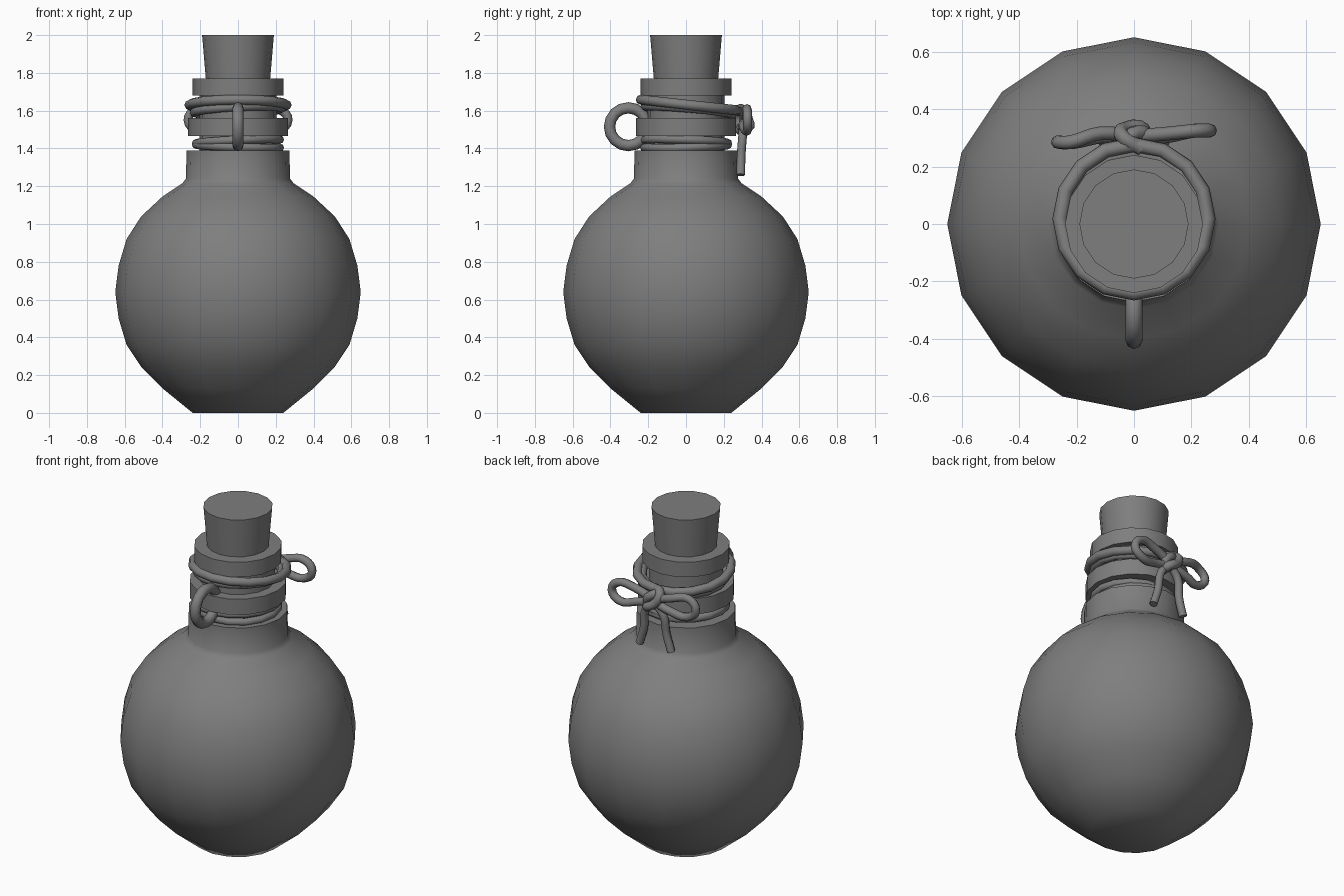
import bpy, bmesh
from math import sin, cos, pi, radians
from mathutils import Vector

old = bpy.data.objects.get("Cube")
if old:
    bpy.data.objects.remove(old, do_unlink=True)

SIDES = 16
grey = bpy.data.materials.new("plain grey")
grey.use_nodes = True
COLOUR = (0.21, 0.21, 0.21, 1)
grey.diffuse_color = COLOUR
grey.node_tree.nodes["Principled BSDF"].inputs["Base Color"].default_value = COLOUR


def smooth(obj, angle=40):
    bpy.ops.object.select_all(action='DESELECT')
    obj.select_set(True)
    bpy.context.view_layer.objects.active = obj
    bpy.ops.object.shade_smooth_by_angle(angle=radians(angle))


def lathe(name, profile):
    """Turn (radius, height) points around z, with flat caps at both ends."""
    bm = bmesh.new()
    rings = [[bm.verts.new((r * cos(2 * pi * i / SIDES), r * sin(2 * pi * i / SIDES), z))
              for i in range(SIDES)] for r, z in profile]
    for low, high in zip(rings, rings[1:]):
        for i in range(SIDES):
            j = (i + 1) % SIDES
            bm.faces.new((low[i], low[j], high[j], high[i]))
    bm.faces.new(rings[0][::-1])
    bm.faces.new(rings[-1])
    mesh = bpy.data.meshes.new(name)
    bm.to_mesh(mesh)
    bm.free()
    obj = bpy.data.objects.new(name, mesh)
    bpy.context.collection.objects.link(obj)
    mesh.materials.append(grey)
    smooth(obj)
    return obj


def cord(name, points, radius, closed=False, curved=False):
    """Round cord along points; curved runs a smooth path through them."""
    curve = bpy.data.curves.new(name, 'CURVE')
    curve.dimensions = '3D'
    curve.bevel_depth = radius
    curve.bevel_resolution = 2
    curve.use_fill_caps = True
    curve.resolution_u = 4
    spline = curve.splines.new('BEZIER' if curved else 'POLY')
    if curved:
        spline.bezier_points.add(len(points) - 1)
        for knot, co in zip(spline.bezier_points, points):
            knot.co = co
            knot.handle_left_type = knot.handle_right_type = 'AUTO'
    else:
        spline.points.add(len(points) - 1)
        for knot, co in zip(spline.points, points):
            knot.co = (*co, 1)
    spline.use_cyclic_u = closed
    curve.materials.append(grey)
    obj = bpy.data.objects.new(name, curve)
    bpy.context.collection.objects.link(obj)
    bpy.ops.object.select_all(action='DESELECT')
    obj.select_set(True)
    bpy.context.view_layer.objects.active = obj
    bpy.ops.object.convert(target='MESH')
    smooth(bpy.context.object, 60)


def wrap(name, radius, z, tilt_x, tilt_y, thick, shift=0.0):
    """Closed loop of cord around the neck, tilted along x and y."""
    turn = [2 * pi * i / SIDES for i in range(SIDES)]
    cord(name, [(radius * cos(a), radius * sin(a) + shift,
                 z + tilt_x * cos(a) + tilt_y * sin(a)) for a in turn], thick, closed=True)


# Round flask body with its collar
lathe("flask_body", [(0.24, 0), (0.40, 0.13), (0.51, 0.24), (0.59, 0.36), (0.632, 0.5),
                     (0.65, 0.64), (0.632, 0.78), (0.59, 0.92), (0.513, 1.04),
                     (0.40, 1.145), (0.295, 1.215), (0.276, 1.24), (0.272, 1.39), (0.2, 1.39)])

# Neck, band, lip and stopper
lathe("neck", [(0.205, 1.38), (0.205, 1.70)])
lathe("neck_band", [(0.2, 1.465), (0.265, 1.465), (0.265, 1.56), (0.2, 1.56)])
lathe("lip", [(0.2, 1.68), (0.24, 1.68), (0.24, 1.77), (0.16, 1.77)])
lathe("cork", [(0.168, 1.74), (0.19, 2.0)])

# Cord wraps below and above the band
wrap("lower_cord_a", 0.222, 1.412, -0.008, 0.006, 0.022)
wrap("lower_cord_b", 0.222, 1.437, 0.01, -0.008, 0.022)
wrap("upper_cord_a", 0.258, 1.63, 0.0, -0.028, 0.026, 0.018)
wrap("upper_cord_b", 0.232, 1.602, 0.012, -0.02, 0.024, 0.015)

# Hanging ring at the front
cord("front_ring", [(0, -0.305 + 0.1 * cos(2 * pi * i / SIDES),
                     1.515 + 0.1 * sin(2 * pi * i / SIDES)) for i in range(SIDES)],
     0.03, closed=True)

# Bow at the back: two loops, two tails and a knot
for side, tip_y, label in ((1, 0.325, "left"), (-1, 0.285, "right")):
    cord(f"bow_loop_{label}", [(0, 0.305, 1.55), (side * 0.12, 0.315, 1.595),
                               (side * 0.22, tip_y, 1.605), (side * 0.265, tip_y, 1.55),
                               (side * 0.21, tip_y, 1.495), (side * 0.11, 0.305, 1.51),
                               (0, 0.305, 1.54)], 0.024, curved=True)
    cord(f"bow_tail_{label}", [(0, 0.305, 1.54), (side * 0.06, 0.30, 1.47),
                               (side * 0.075, 0.292, 1.36), (side * 0.105, 0.29, 1.26)],
         0.023, curved=True)
cord("bow_knot", [(0.03, 0.26, 1.60), (-0.045, 0.31, 1.60), (-0.03, 0.33, 1.55),
                  (0.03, 0.33, 1.51), (0.035, 0.28, 1.50)], 0.026, curved=True)
cord("bow_knot_cross", [(-0.04, 0.27, 1.60), (0.0, 0.315, 1.585), (0.04, 0.31, 1.54),
                        (0.0, 0.29, 1.51)], 0.026, curved=True)
